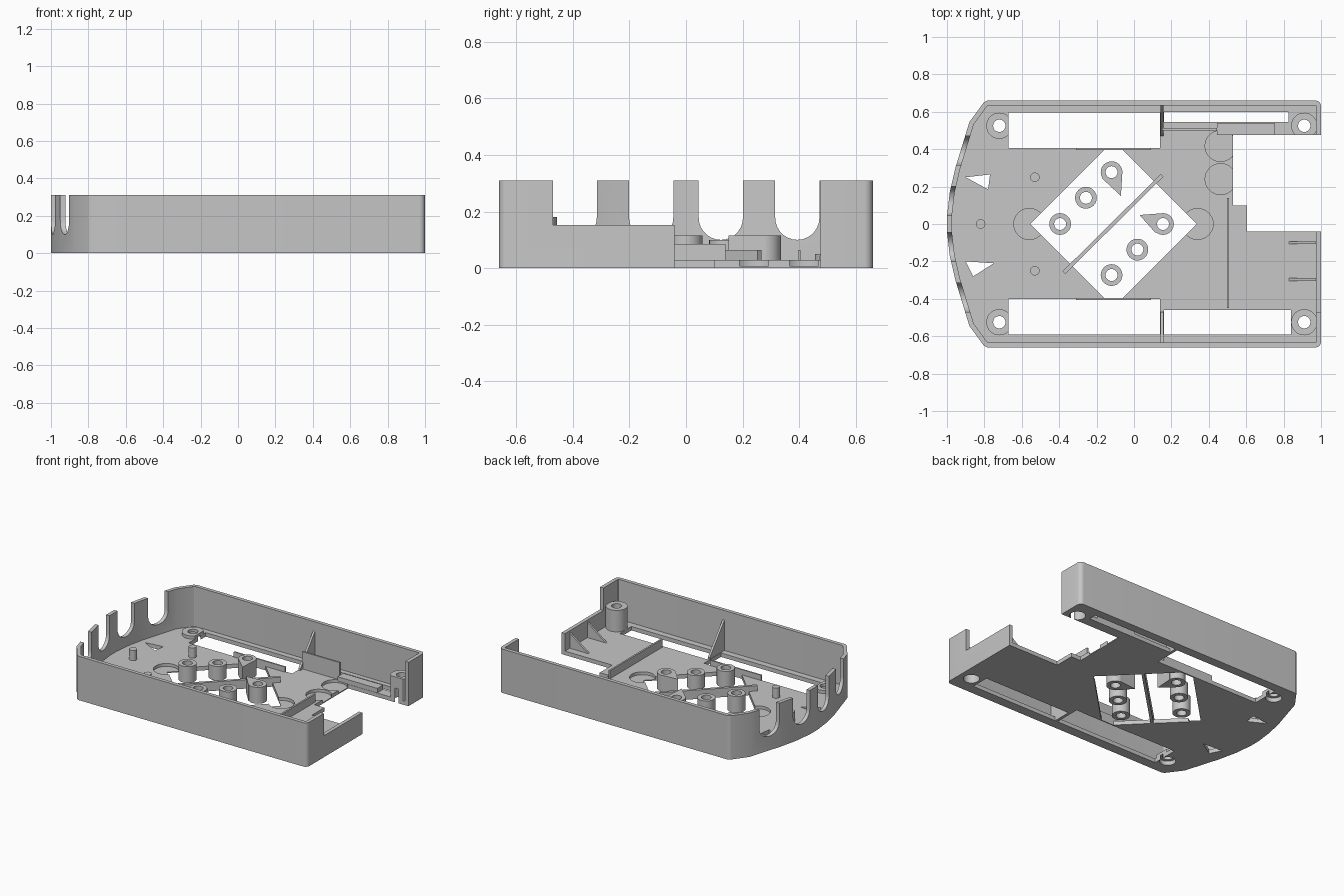
import bpy, bmesh, math
from mathutils import Vector, Matrix

if "Cube" in bpy.data.objects:
    bpy.data.objects.remove(bpy.data.objects["Cube"])

grey = bpy.data.materials.new("plain_grey")
grey.use_nodes = True
COLOR = (0.57, 0.57, 0.57, 1)
grey.diffuse_color = COLOR
grey.node_tree.nodes["Principled BSDF"].inputs["Base Color"].default_value = COLOR

FLOOR, TOP, WALL = 0.028, 0.31, 0.026


def prism(name, pts, depth, matrix=Matrix()):
    """Extrude a flat outline along its local z, then place it."""
    bm = bmesh.new()
    face = bm.faces.new([bm.verts.new((p[0], p[1], 0)) for p in pts])
    out = bmesh.ops.extrude_face_region(bm, geom=[face])
    for v in out["geom"]:
        if isinstance(v, bmesh.types.BMVert):
            v.co.z += depth
    bmesh.ops.transform(bm, matrix=matrix, verts=bm.verts)
    bmesh.ops.recalc_face_normals(bm, faces=bm.faces)
    mesh = bpy.data.meshes.new(name)
    bm.to_mesh(mesh)
    bm.free()
    mesh.materials.append(grey)
    ob = bpy.data.objects.new(name, mesh)
    bpy.context.collection.objects.link(ob)
    return ob


def up(name, pts, z0, z1):
    return prism(name, pts, z1 - z0, Matrix.Translation((0, 0, z0)))


def box(name, x0, x1, y0, y1, z0, z1):
    return up(name, [(x0, y0), (x1, y0), (x1, y1), (x0, y1)], z0, z1)


def arc(x, y, r, a0, a1, n):
    return [(x + r * math.cos(a0 + (a1 - a0) * i / n), y + r * math.sin(a0 + (a1 - a0) * i / n))
            for i in range(n + 1)]


def disc(name, x, y, r, z0, z1):
    return up(name, arc(x, y, r, 0, math.tau, 32)[:-1], z0, z1)


def cut(ob, *cutters):
    """Subtract each cutter from the part and remove it."""
    for c in cutters:
        mod = ob.modifiers.new("cut", 'BOOLEAN')
        mod.operation, mod.solver, mod.object = 'DIFFERENCE', 'EXACT', c
        bpy.context.view_layer.objects.active = ob
        bpy.context.view_layer.update()
        bpy.ops.object.modifier_apply(modifier=mod.name)
        bpy.data.objects.remove(c)


def smooth(ob):
    bpy.ops.object.select_all(action='DESELECT')
    ob.select_set(True)
    bpy.context.view_layer.objects.active = ob
    bpy.ops.object.shade_smooth_by_angle(angle=math.radians(24))


def inset(pts, d):
    """Move every edge of a counter-clockwise outline inwards."""
    out = []
    for i, p in enumerate(pts):
        a, b, c = (Vector(q) for q in (pts[i - 1], p, pts[(i + 1) % len(pts)]))
        e, f = (b - a).normalized(), (c - b).normalized()
        n, m = Vector((-e.y, e.x)), Vector((-f.y, f.x))
        out.append(tuple(b + (n + m) * d / (1 + n.dot(m))))
    return out


# Tray: floor and wall in one hollowed outline
half = arc(0.97, 0.63, 0.03, 0, math.pi / 2, 5) + [
    (-0.785, 0.66), (-0.803, 0.65), (-0.88, 0.545), (-0.955, 0.3), (-0.985, 0.17), (-1, 0.04)]
outline = half + [(x, -y) for x, y in reversed(half)]
tray = up("tray", outline, 0, TOP)
cut(tray, up("hollow", inset(outline, WALL), FLOOR, 1))


# Notch and lowered wall at the +x end
def notch():
    return up("notch", [(0.528, 0.1), (0.605, 0.1), (0.605, -0.04), (1.2, -0.04), (1.2, 0.475), (0.528, 0.475)], -1, 1)


cut(tray, notch(), box("wall_drop", 0.9, 1.2, -0.47, 0.1, 0.152, 1))

# Cable slots in the curved end
R = 0.078
along_x = Matrix(((0, 0, 1, -1.2), (1, 0, 0, 0), (0, 1, 0, 0), (0, 0, 0, 1)))
for y in (-0.393, -0.123, 0.123, 0.393):
    profile = arc(y, 0.178, R, math.pi, math.tau, 14) + [(y + R, 1), (y - R, 1)]
    cut(tray, prism("slot", profile, 0.4, along_x))


# Openings through the floor
def opening(x0, x1, y0, y1):
    return box("opening", x0, x1, y0, y1, -1, 0.06)


LONG = ((-0.67, 0.14, 0.405, 0.595), (-0.67, 0.14, -0.59, -0.4))
SHORT = ((0.16, 0.84, -0.59, -0.46), (0.16, 0.825, 0.545, 0.6))
cut(tray, *[opening(*o) for o in LONG + SHORT])
cut(tray, up("diamond", [(-0.555, 0), (-0.16, -0.395), (-0.06, -0.395), (0.335, 0), (-0.06, 0.395), (-0.16, 0.395)], -1, 0.2),
    up("triangle", [(-0.9, 0.25), (-0.78, 0.185), (-0.77, 0.265)], -1, 0.2),
    up("triangle", [(-0.9, -0.2), (-0.86, -0.28), (-0.75, -0.21)], -1, 0.2))

# Shallow round pockets
for x, y in ((-0.56, 0), (0.34, 0), (0.463, 0.24), (0.463, 0.417)):
    cut(tray, disc("pocket", x, y, 0.083, 0.007, 0.2))

# Corner screw posts, with recesses from below
for x, z, depth, name in ((-0.72, 0.05, 0.03, "left_screw_post"), (0.91, 0.18, 0.1, "right_screw_post")):
    for y in (-0.525, 0.525):
        cut(tray, disc("screw_recess", x, y, 0.052, -1, 0.2))
        post = disc(name, x, y, 0.07, 0.008, z)
        cut(post, disc("bore", x, y, 0.033, -1, 1), disc("recess", x, y, 0.052, -1, depth))
        if x < 0:
            cut(post, *[opening(*o) for o in LONG])
        elif y > 0:
            cut(post, notch())
        smooth(post)
smooth(tray)

# Standoffs inside the diamond opening
for x, y, z in ((-0.395, 0, 0.115), (-0.257, 0.14, 0.1), (-0.12, 0.277, 0.115),
                (0.155, 0, 0.115), (0.018, -0.137, 0.1), (-0.12, -0.273, 0.115)):
    boss = disc("standoff", x, y, 0.058, 0, z)
    cut(boss, disc("bore", x, y, 0.032, -1, 1))
    smooth(boss)
for pts, x, y in (([(-0.172, 0.245), (-0.07, 0.15), (-0.062, 0.28)], -0.12, 0.277),
                  ([(0.115, -0.048), (0.16, 0.058), (0.03, 0.048)], 0.155, 0)):
    fin = up("standoff_fin", pts, 0, 0.115)
    cut(fin, disc("bore", x, y, 0.05, -1, 1))

# Locating pins
for x, y in ((-0.82, 0), (-0.53, 0.25), (-0.53, -0.25)):
    smooth(disc("pin", x, y, 0.025, FLOOR, 0.1))

# Ribs and plates on the floor
d = 0.007
up("diagonal_rib", [(-0.375 + d, -0.26 - d), (0.15 + d, 0.26 - d), (0.15 - d, 0.26 + d), (-0.375 - d, -0.26 + d)], 0.002, 0.065)
box("cross_rib", 0.497, 0.509, -0.45, 0.14, FLOOR, 0.085)
for y in (-0.4, 0.4):
    box("opening_rib", -0.31, 0.09, y - 0.005, y + 0.005, 0.002, 0.065)
box("upright_plate", 0.15, 0.445, 0.5, 0.512, FLOOR, 0.15)
box("edge_strip", 0.445, 0.755, 0.477, 0.54, FLOOR, 0.06)

# Triangular braces on the side walls and the end wall
across = Matrix(((0, 0, 1, 0.143), (1, 0, 0, 0), (0, 1, 0, 0), (0, 0, 0, 1)))
for s in (-1, 1):
    prism("side_brace", [(s * 0.64, 0.002), (s * 0.47, 0.002), (s * 0.47, 0.04), (s * 0.64, 0.25)], 0.015, across)
for y in (-0.1, -0.297):
    face_y = Matrix(((1, 0, 0, 0), (0, 0, 1, y - 0.007), (0, 1, 0, 0), (0, 0, 0, 1)))
    prism("end_brace", [(0.83, FLOOR), (0.98, FLOOR), (0.98, 0.14)], 0.014, face_y)
